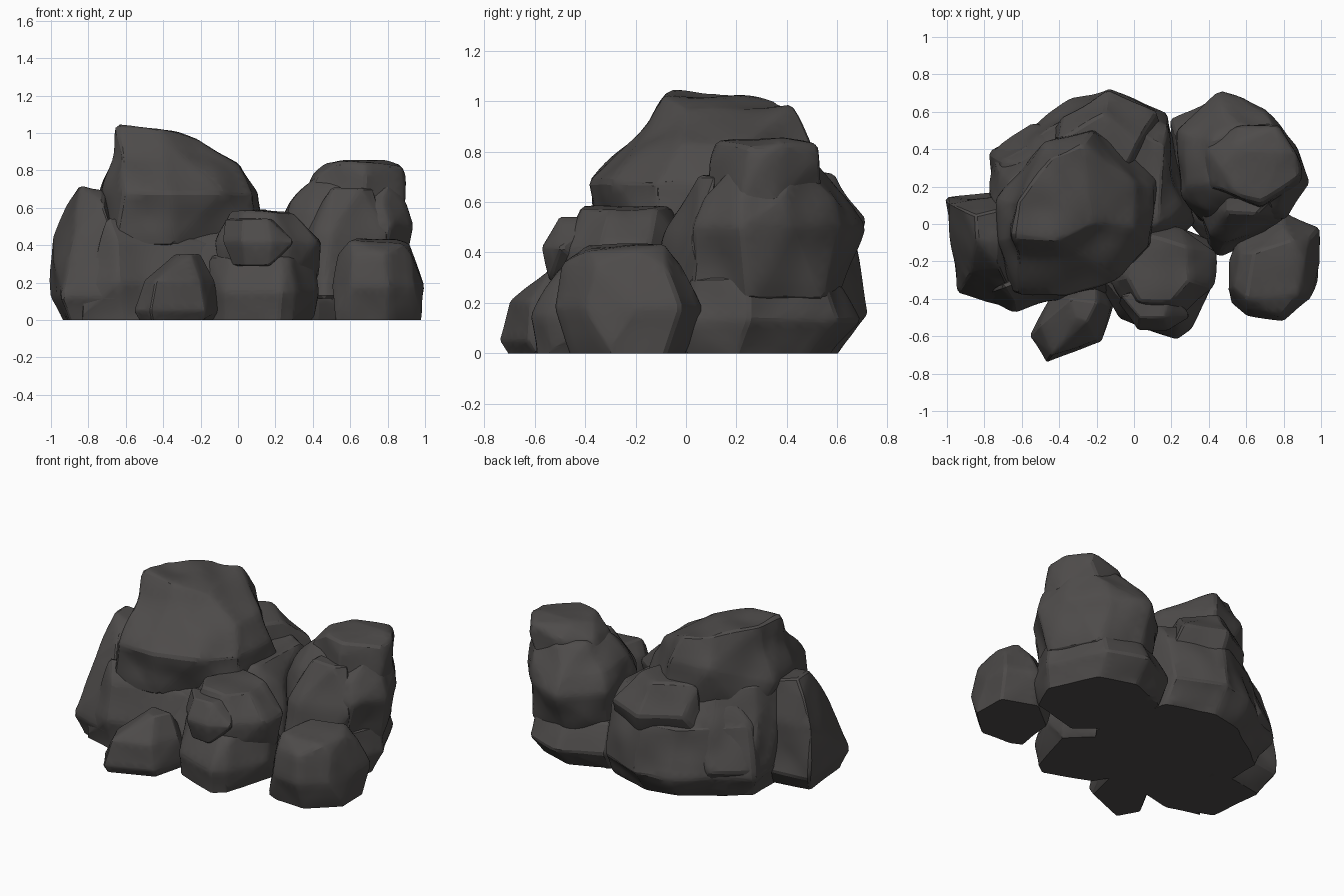
import bpy, bmesh
from mathutils import Vector, noise

stone = bpy.data.materials.new("dark_stone")
stone.diffuse_color = (0.075, 0.07, 0.068, 1)


def boulder(name, *levels, bevel=0.012, rough=0.03, seed=0):
    """Chiselled boulder: hull of stacked outlines, worn edges, scooped surface."""
    bm = bmesh.new()
    for z, outline in levels:
        for p in outline:
            bm.verts.new((p[0], p[1], p[2] if len(p) > 2 else z))
    r = bmesh.ops.convex_hull(bm, input=bm.verts)
    junk = {g for g in r["geom_interior"] + r["geom_unused"] if isinstance(g, bmesh.types.BMVert)}
    bmesh.ops.delete(bm, geom=list(junk), context='VERTS')
    bmesh.ops.dissolve_limit(bm, angle_limit=0.2, verts=bm.verts, edges=bm.edges)
    bmesh.ops.bevel(bm, geom=[e for e in bm.edges if max(v.co.z for v in e.verts) > 0.02],
                    offset=bevel, segments=1, affect='EDGES', clamp_overlap=True)
    bmesh.ops.triangulate(bm, faces=bm.faces)
    for _ in range(5):
        long = [e for e in bm.edges if e.calc_length() > 0.06]
        if not long:
            break
        bmesh.ops.subdivide_edges(bm, edges=long, cuts=1)
        bmesh.ops.triangulate(bm, faces=bm.faces)
    bm.normal_update()
    # Broad scoops and bulges
    shift = Vector((seed * 3.1, seed * 1.7, seed))
    moves = [v.normal * noise.noise((v.co + shift) * 4.5) * rough for v in bm.verts]
    for v, m in zip(bm.verts, moves):
        on_floor = v.co.z < 0.005
        v.co += m
        v.co.z = 0 if on_floor else max(v.co.z, 0)
    bmesh.ops.recalc_face_normals(bm, faces=bm.faces)
    me = bpy.data.meshes.new(name)
    bm.to_mesh(me)
    bm.free()
    me.materials.append(stone)
    ob = bpy.data.objects.new(name, me)
    bpy.context.collection.objects.link(ob)
    bpy.ops.object.select_all(action='DESELECT')
    ob.select_set(True)
    bpy.context.view_layer.objects.active = ob
    bpy.ops.object.shade_smooth_by_angle(angle=0.4)
    return ob


# Tall left mass: peak, body, back slabs
boulder("peak_boulder",
        (0.4, [(-.66, -.36), (-.35, -.33), (.1, -.1), (.14, .3), (-.2, .52), (-.65, .25)]),
        (0.68, [(-.72, -.1), (-.61, -.37), (-.36, -.38), (-.08, -.29), (.1, -.13), (.1, .2), (-.73, .12)]),
        (0.83, [(0, -.02), (0, .22), (-.22, .5), (-.48, .44)]),
        (1.03, [(-.64, -.06), (-.62, .12), (-.44, .36, 1.01), (-.28, .42, .98), (-.2, .2, .97), (-.2, .0, .97), (-.42, -.08, 1.02)]),
        seed=1)
boulder("main_body",
        (0, [(-.7, .3), (-.35, .55), (-.13, .61), (.18, .5), (.3, 0), (.0, -.36), (-.7, -.38)]),
        (0.15, [(-.76, .38), (-.55, .54), (-.33, .67), (-.13, .74), (.18, .6), (.34, 0), (0, -.36), (-.75, -.4)]),
        (0.45, [(-.7, .34), (-.35, .58), (-.13, .67), (.18, .52), (.25, .1), (0, -.22), (-.65, -.34)]),
        (0.6, [(-.6, .32), (-.15, .58), (.16, .42), (.14, .0), (-.4, -.15), (-.6, -.2)]), seed=2)
boulder("back_slab",
        (0.36, [(-.45, .45), (-.13, .65), (.17, .52), (-.1, .3)]),
        (0.53, [(-.38, .57), (-.14, .715), (.12, .6)]),
        (0.71, [(-.4, .45), (-.16, .59), (.02, .44, .68), (-.1, .2)]), rough=.02, seed=3)
boulder("back_left_slab",
        (0, [(-.7, .3), (-.5, .45), (-.4, .2), (-.7, .0)]),
        (0.2, [(-.77, .22), (-.75, .38), (-.55, .55), (-.33, .5)]),
        (0.5, [(-.76, .1), (-.71, .28), (-.52, .46), (-.33, .5)]),
        (0.68, [(-.74, .05), (-.66, .22), (-.5, .38), (-.3, .3)]), seed=4)

# Left flank
boulder("left_boulder",
        (0, [(-.94, .04), (-.9, -.33), (-.65, -.42), (-.55, .1)]),
        (0.12, [(-1, .14), (-.95, -.37), (-.65, -.46), (-.45, -.38), (-.6, .2)]),
        (0.45, [(-1, .12), (-.88, -.27), (-.66, -.37), (-.6, .15)]),
        (0.62, [(-.92, .08), (-.88, -.1), (-.72, -.24), (-.66, .1)]),
        (0.72, [(-.85, .05), (-.84, -.08), (-.72, -.1, .69), (-.72, .08, .69)]), rough=0.02, seed=5)
boulder("left_front_ledge",
        (0, [(-.84, -.38), (-.62, -.44), (-.1, -.33), (-.2, 0)]),
        (0.2, [(-.82, -.38), (-.64, -.47), (-.5, -.43), (-.15, -.34), (-.2, 0)]),
        (0.42, [(-.7, -.33, .55), (-.65, -.41), (-.5, -.37), (-.15, -.27), (-.1, -.1)]), rough=0.02, seed=6)

# Right stack: base, tower, crown, front face
boulder("right_base",
        (0, [(.2, .48), (.46, .58), (.7, .5), (.84, .2), (.75, 0), (.42, -.08), (.2, .1)]),
        (0.13, [(.2, .56), (.46, .7), (.72, .61), (.9, .25), (.8, 0), (.42, -.14), (.22, .1)]),
        (0.3, [(.22, .48), (.46, .61), (.7, .54), (.86, .25), (.77, .03), (.44, -.06)]), rough=.015, seed=8)
boulder("right_tower",
        (0.22, [(.24, .45), (.46, .6), (.72, .54), (.87, .25), (.75, .03), (.35, .02)]),
        (0.5, [(.23, .5), (.25, .15), (.46, .71), (.7, .62), (.87, .42), (.94, .22), (.82, .03), (.4, .02)]),
        (0.62, [(.28, .48), (.28, .2), (.46, .65), (.7, .59), (.88, .38), (.91, .22), (.78, .07), (.4, .06)]),
        (0.76, [(.42, .45), (.4, .22), (.6, .53), (.8, .45), (.8, .2)]), seed=9)
boulder("right_crown",
        (0.6, [(.34, .2), (.34, .42), (.7, .54), (.88, .36), (.89, .22), (.68, .07)]),
        (0.77, [(.42, .2), (.4, .4), (.55, .52), (.78, .53), (.9, .3), (.68, .09)]),
        (0.84, [(.53, .16), (.46, .3), (.54, .44), (.76, .52, .83), (.87, .38, .83), (.88, .25, .82), (.68, .12)]),
        (0.855, [(.54, .2), (.56, .4), (.8, .38)]), rough=0.015, seed=10)
boulder("right_front_face",
        (0.12, [(.4, -.13), (.46, -.17), (.64, -.1), (.75, .1), (.33, .1)]),
        (0.46, [(.41, -.06), (.5, -.09), (.68, -.03), (.8, .03), (.34, .1)]),
        (0.71, [(.46, .12, .66), (.5, .06), (.66, .05), (.73, .12), (.5, .2)]), rough=0.015, seed=11)

# Loose stones in front
boulder("right_small_boulder",
        (0, [(.52, -.42), (.55, -.15), (.75, 0), (.97, -.08), (.98, -.3), (.8, -.46), (.6, -.45)]),
        (0.18, [(.5, -.2), (.5, -.36), (.56, -.08), (.8, .07), (.99, -.02), (1, -.2), (.95, -.4), (.8, -.52), (.6, -.49)]),
        (0.35, [(.53, -.34), (.56, -.15), (.8, -.01), (.94, -.08), (.93, -.36), (.78, -.49), (.6, -.46)]),
        (0.44, [(.6, -.4, .43), (.64, -.15), (.85, -.08), (.92, -.2, .41), (.88, -.38, .41)]), rough=0.015, seed=12)
boulder("front_small_boulder",
        (0, [(-.53, -.58), (-.46, -.71), (-.18, -.6), (-.12, -.35), (-.4, -.33)]),
        (0.05, [(-.56, -.6), (-.47, -.745), (-.17, -.63), (-.1, -.4), (-.42, -.33)]),
        (0.21, [(-.5, -.54), (-.44, -.7), (-.2, -.62), (-.12, -.44), (-.2, -.3)]),
        (0.35, [(-.31, -.5), (-.25, -.52), (-.2, -.42), (-.34, -.4)]), rough=0.01, bevel=0.008, seed=13)
boulder("centre_foot",
        (0, [(-.18, -.3), (-.08, -.48), (.22, -.6), (.3, -.54), (.4, -.2), (.2, 0)]),
        (0.15, [(-.18, -.32), (-.08, -.51), (.23, -.62), (.3, -.56), (.43, -.3), (.43, -.1), (.2, 0)]),
        (0.34, [(-.15, -.3), (-.05, -.42), (.22, -.5), (.28, -.48), (.41, -.25), (.2, 0)]), rough=0.015, seed=14)
boulder("centre_boulder",
        (0.22, [(-.1, -.35), (0, -.46), (.26, -.46), (.41, -.2), (.1, -.05)]),
        (0.42, [(-.12, -.3), (-.04, -.46), (.16, -.5), (.29, -.47), (.43, -.34), (.44, -.15), (.25, 0), (0, 0)]),
        (0.58, [(-.04, -.28), (.03, -.41), (.2, -.42), (.3, -.3), (.28, -.12), (.05, -.05)]), seed=15)
boulder("centre_knob",
        (0.29, [(-.03, -.44), (.04, -.53), (.16, -.54), (.2, -.35)]),
        (0.42, [(-.08, -.42), (.02, -.57), (.18, -.57), (.31, -.5), (.2, -.3)]),
        (0.54, [(-.07, -.38), (.03, -.5), (.16, -.5), (.2, -.35)]), rough=0.01, bevel=0.008, seed=16)
